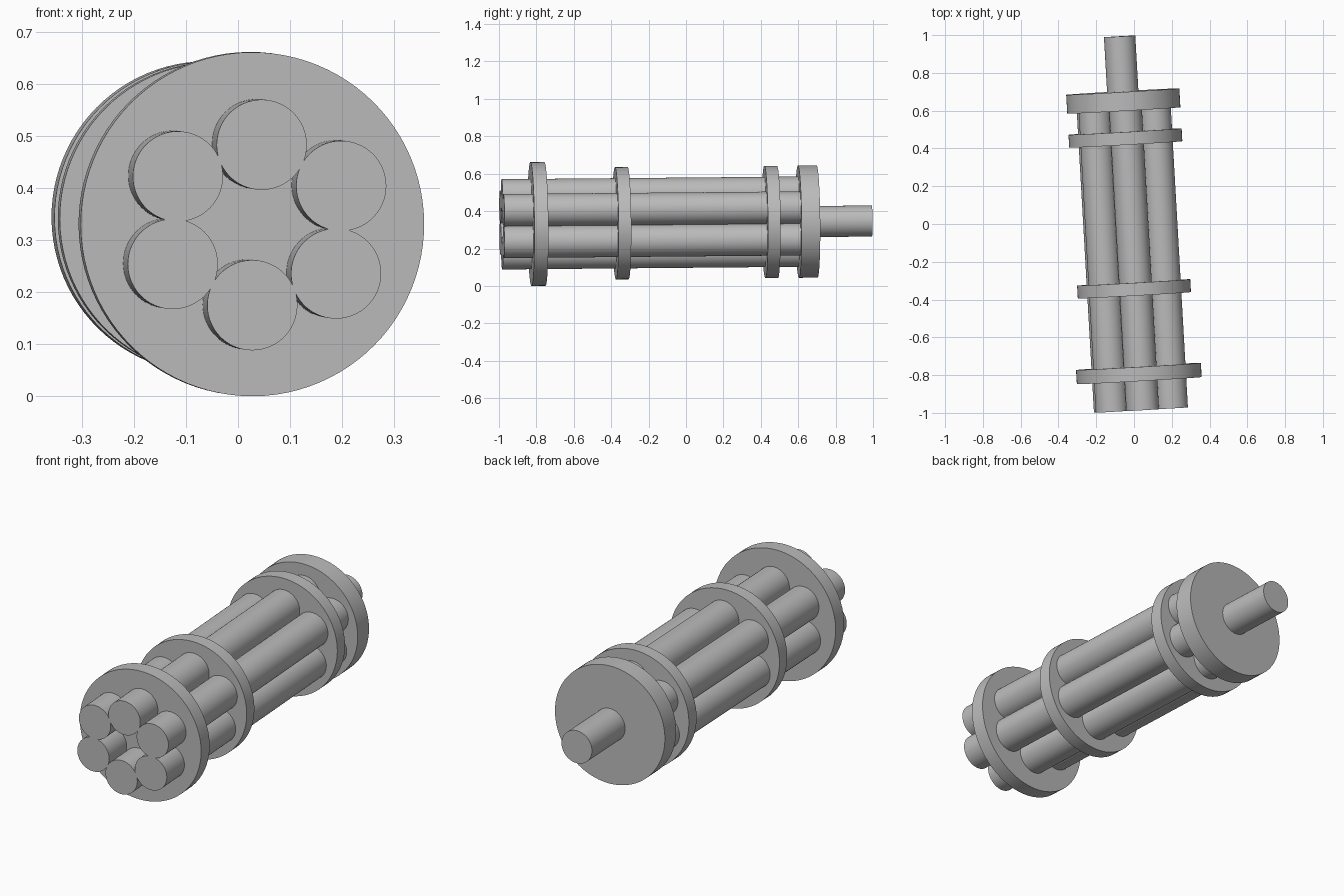
import bpy
import math
from mathutils import Matrix

if "Cube" in bpy.data.objects:
    bpy.data.objects.remove(bpy.data.objects["Cube"], do_unlink=True)

# One plain grey metal
GREY = (0.5, 0.5, 0.5, 1.0)
metal = bpy.data.materials.new("grey metal")
metal.use_nodes = True
metal.diffuse_color = GREY
metal.node_tree.nodes["Principled BSDF"].inputs["Base Color"].default_value = GREY

# Slightly turned, pitched and rolled frame; the assembly runs along its y axis
FRAME = (Matrix.Translation((-0.0195, 0, 0.338))
         @ Matrix.Rotation(0.057, 4, 'Z')
         @ Matrix.Rotation(0.009, 4, 'X')
         @ Matrix.Rotation(0.058, 4, 'Y'))


def rod(name, radius, y0, y1, x=0.0, z=0.0):
    """Smooth capped cylinder along the assembly axis from y0 to y1."""
    bpy.ops.mesh.primitive_cylinder_add(vertices=96, radius=radius, depth=y1 - y0)
    ob = bpy.context.object
    ob.name = name
    ob.matrix_world = (FRAME @ Matrix.Translation((x, (y0 + y1) / 2, z))
                       @ Matrix.Rotation(math.pi / 2, 4, 'X'))
    ob.data.materials.append(metal)
    bpy.ops.object.shade_smooth_by_angle(angle=math.radians(30))
    return ob


# Clamp discs: name, radius, centre along axis, thickness
for name, radius, y, thick in (("muzzle_disc", 0.331, -0.793, 0.075),
                               ("middle_disc", 0.30, -0.344, 0.068),
                               ("rear_clamp_disc", 0.30, 0.456, 0.068),
                               ("back_plate", 0.30, 0.652, 0.10)):
    rod(name, radius, y - thick / 2, y + thick / 2)

# Six touching barrels: top and bottom, plus two on each side
positions = [(0, s * 0.1547) for s in (1, -1)]
positions += [(sx * 0.1577, sz * 0.0845) for sx in (1, -1) for sz in (1, -1)]
for i, (x, z) in enumerate(positions):
    rod(f"barrel_{i + 1}", 0.0868, -0.986, 0.65, x, z)

# Drive shaft at the back
rod("drive_shaft", 0.083, 0.66, 0.995)
